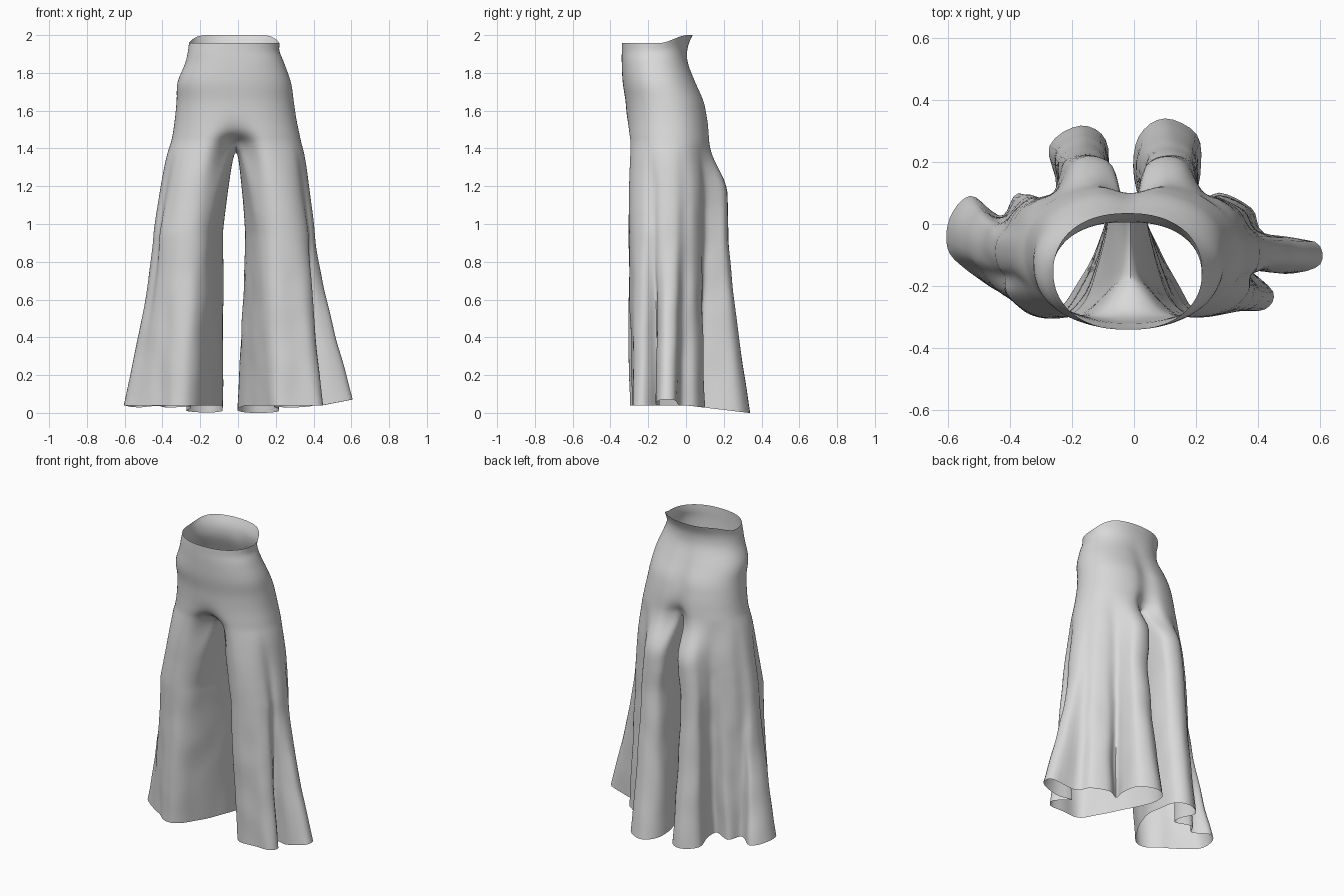
import bpy
import bmesh
import math
from mathutils import Vector, noise

if "Cube" in bpy.data.objects:
    bpy.data.objects.remove(bpy.data.objects["Cube"], do_unlink=True)

STEPS = 4              # samples between neighbouring control points
OUTER = 17 * STEPS     # samples from front centre round the hip to back centre
RING = 21 * STEPS      # samples round a whole leg
LEG_ROWS = 44
KNEE_Z = 0.95

# Hip sections: height, left edge, right edge, front, back, front crease, back crease
HIPS = [
    (1.975, .22, -.26, -.34, .035, 0, 0),
    (1.92, .22, -.265, -.34, .008, 0, 0),
    (1.85, .245, -.28, -.34, .015, 0, .005),
    (1.75, .28, -.32, -.335, .055, 0, .01),
    (1.65, .295, -.325, -.32, .1, 0, .02),
    (1.55, .31, -.335, -.315, .122, .005, .025),
    (1.48, .325, -.345, -.315, .13, .04, .04),
    (1.43, .335, -.355, -.315, .135, .14, .08),
]

# Leg outlines from the inner front, round the outside, to the inseam
KNEE = [(.105, -.22), (.145, -.275), (.2, -.302), (.27, -.295), (.33, -.265), (.37, -.22),
        (.375, -.17), (.395, -.14), (.405, -.1), (.4, -.05), (.37, -.01), (.34, .04),
        (.28, .08), (.22, .1), (.2, .15), (.18, .205), (.12, .222), (.06, .195),
        (.04, .1), (.045, 0), (.07, -.11)]
LEFT_HEM = [(.15, -.21), (.185, -.265), (.24, -.285), (.33, -.28), (.42, -.275), (.45, -.22),
            (.37, -.14), (.49, -.165), (.6, -.13), (.58, -.055), (.42, -.03), (.38, .05),
            (.27, .1), (.19, .06), (.21, .16), (.2, .29), (.1, .34), (.01, .28),
            (0, .15), (.035, .02), (.09, -.1)]
RIGHT_HEM = [(.195, -.21), (.24, -.27), (.29, -.298), (.35, -.285), (.41, -.23), (.48, -.19),
             (.55, -.14), (.6, -.08), (.595, .02), (.53, .09), (.46, .04), (.42, .03),
             (.37, .1), (.27, .06), (.25, .12), (.27, .25), (.17, .32), (.09, .27),
             (.08, .14), (.09, .02), (.13, -.1)]


def smoothstep(t):
    t = max(0, min(1, t))
    return t * t * (3 - 2 * t)


def spline(points, closed):
    """Smooth curve through tuples of any length."""
    n = len(points)
    pick = (lambda i: points[i % n]) if closed else (lambda i: points[max(0, min(n - 1, i))])
    result = []
    for i in range(n if closed else n - 1):
        quad = [pick(i + d) for d in (-1, 0, 1, 2)]
        for j in range(STEPS):
            t = j / STEPS
            result.append(tuple(
                b + t / 2 * (c - a + t * (2 * a - 5 * b + 4 * c - d + t * (3 * (b - c) + d - a)))
                for a, b, c, d in zip(*quad)))
    return result if closed else result + [points[-1]]


def hip_half(section, side):
    """Half of a hip ring, with creases at the front and back centre."""
    z, left, right, front, back, front_crease, back_crease = section
    centre = (left + right) / 2
    width, depth, middle = (left - right) / 2, (back - front) / 2, (front + back) / 2
    lift = max(0, (z - 1.88) / .095)
    ring = []
    for k in range(OUTER + 1):
        a = math.pi * k / OUTER
        s, c = abs(math.sin(a)) if 0 < k < OUTER else 0, math.cos(a)
        x = width * s ** .88
        y = middle - depth * math.copysign(abs(c) ** .92, c)
        if c > 0:
            y += front_crease * math.exp(-(x / .08) ** 2)
        else:
            y -= back_crease * math.exp(-(x / .06) ** 2)
        # The waist edge is level in front and stands higher behind
        rise = .043 * smoothstep(-c / .85) - .018
        ring.append(Vector((centre + side * x, y, z + rise * lift)))
    return ring


def leg_rows(top, hem, side, shift):
    """Rings from the crotch through the knee outline to the fluted hem."""
    knee = [(side * (x + shift), y) for x, y in spline(KNEE, True)]
    hem = [(side * x, y) for x, y in spline(hem, True)]
    rows = []
    for r in range(1, LEG_ROWS + 1):
        s = r / LEG_ROWS
        row = []
        for start, mid, end in zip(top, knee, hem):
            hem_z = .04 - .12 * max(0, end[1]) + .2 * max(0, end[0] - .45)
            z = start.z + (hem_z - start.z) * s
            if z > KNEE_Z:
                # Depth settles just below the seat, width grows evenly
                t = (start.z - z) / (start.z - KNEE_Z)
                x = start.x + (mid[0] - start.x) * t ** .7
                y = start.y + (mid[1] - start.y) * smoothstep(t * 1.8)
            else:
                t = ((KNEE_Z - z) / (KNEE_Z - hem_z)) ** 1.25
                x, y = Vector(mid).lerp(Vector(end), t)
            # Slight cloth wrinkles
            w = noise.noise_vector(Vector((x * 9, y * 9, z * 5))) * .006 * min(1, s * 2)
            row.append(Vector((x + w.x, y + w.y, z)))
        rows.append(row)
    return rows


def skin(bm, rows, closed):
    grid = [[bm.verts.new(p) for p in row] for row in rows]
    for upper, lower in zip(grid, grid[1:]):
        n = len(upper)
        for i in range(n if closed else n - 1):
            j = (i + 1) % n
            bm.faces.new((upper[i], lower[i], lower[j], upper[j]))


# Hips and flared legs, welded along the centre seam
bm = bmesh.new()
for side, hem, shift in ((1, LEFT_HEM, 0), (-1, RIGHT_HEM, .04)):
    half = [hip_half(section, side) for section in spline(HIPS, False)]
    skin(bm, half, False)
    crotch = list(half[-1])
    front, back = crotch[0], crotch[-1]
    for k in range(1, RING - OUTER):
        t = k / (RING - OUTER)
        p = back.lerp(front, t)
        p.z -= .03 * math.sin(math.pi * t)
        crotch.append(p)
    skin(bm, [crotch] + leg_rows(crotch, hem, side, shift), True)
bmesh.ops.remove_doubles(bm, verts=bm.verts, dist=.0003)
bmesh.ops.recalc_face_normals(bm, faces=bm.faces)

# Soften the join between hips and legs
soft = [v for v in bm.verts if 1.1 < v.co.z < 1.6 and not v.is_boundary]
for _ in range(4):
    bmesh.ops.smooth_vert(bm, verts=soft, factor=.5, use_axis_x=True, use_axis_y=True, use_axis_z=True)

mesh = bpy.data.meshes.new("trousers")
bm.to_mesh(mesh)
bm.free()
trousers = bpy.data.objects.new("trousers", mesh)
bpy.context.collection.objects.link(trousers)

# Plain grey cloth
cloth = bpy.data.materials.new("grey cloth")
cloth.use_nodes = True
colour = (.7, .7, .7, 1)
cloth.diffuse_color = colour
cloth.node_tree.nodes["Principled BSDF"].inputs["Base Color"].default_value = colour
mesh.materials.append(cloth)

bpy.context.view_layer.objects.active = trousers
trousers.select_set(True)
bpy.ops.object.shade_smooth_by_angle(angle=math.radians(60))
